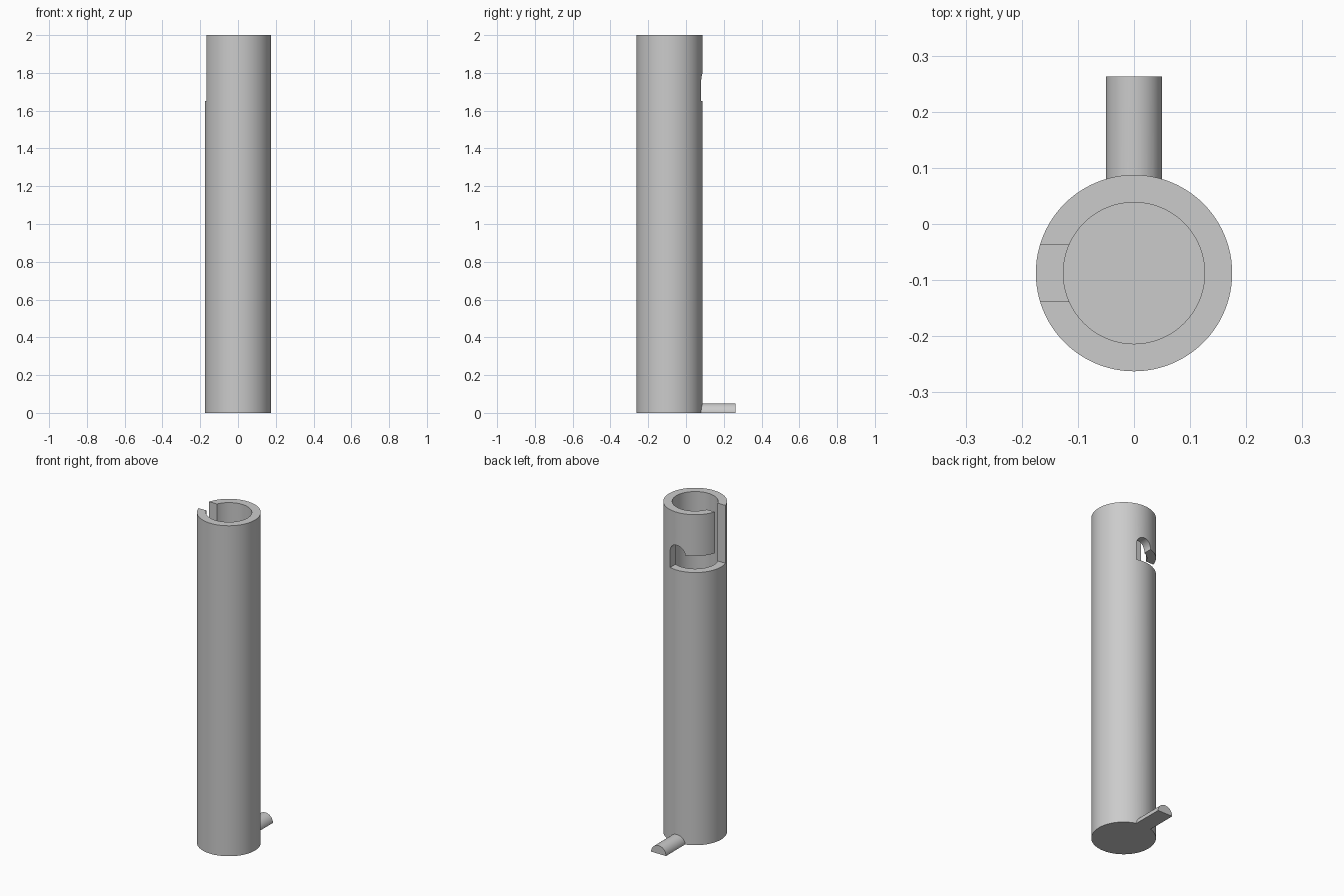
import bpy, bmesh, math
from mathutils import Vector

if "Cube" in bpy.data.objects:
    bpy.data.objects.remove(bpy.data.objects["Cube"])

YC = -0.0875          # tube axis position in y
R_OUT, R_IN = 0.175, 0.126
SLOT = 0.051          # half width of slots
FLOOR_Z = 0.05        # thickness of the closed bottom

grey = bpy.data.materials.new("plain grey")
grey.diffuse_color = (0.6, 0.6, 0.6, 1)
grey.use_nodes = True
grey.node_tree.nodes["Principled BSDF"].inputs["Base Color"].default_value = grey.diffuse_color


def prism(name, points, direction):
    """Closed solid: a flat outline pushed along a direction."""
    bm = bmesh.new()
    face = bm.faces.new([bm.verts.new(p) for p in points])
    ext = bmesh.ops.extrude_face_region(bm, geom=[face])
    verts = [v for v in ext["geom"] if isinstance(v, bmesh.types.BMVert)]
    bmesh.ops.translate(bm, verts=verts, vec=Vector(direction))
    bmesh.ops.recalc_face_normals(bm, faces=bm.faces)
    mesh = bpy.data.meshes.new(name)
    bm.to_mesh(mesh)
    bm.free()
    obj = bpy.data.objects.new(name, mesh)
    bpy.context.collection.objects.link(obj)
    mesh.materials.append(grey)
    return obj


def disc(name, radius, z0, z1, sides=96):
    pts = [(radius * math.cos(2 * math.pi * i / sides),
            YC + radius * math.sin(2 * math.pi * i / sides), z0) for i in range(sides)]
    return prism(name, pts, (0, 0, z1 - z0))


def box(name, x0, x1, y0, y1, z0, z1):
    return prism(name, [(x0, y0, z0), (x1, y0, z0), (x1, y1, z0), (x0, y1, z0)], (0, 0, z1 - z0))


def arch(radius, y, z, n=24):
    """Half circle in the xz plane, running from +x to -x."""
    return [(radius * math.cos(math.pi * i / n), y, z + radius * math.sin(math.pi * i / n))
            for i in range(n + 1)]


def combine(target, other, operation):
    mod = target.modifiers.new(operation, "BOOLEAN")
    mod.operation, mod.solver, mod.object = operation, "EXACT", other
    bpy.context.view_layer.objects.active = target
    bpy.ops.object.modifier_apply(modifier=mod.name)
    bpy.data.objects.remove(other)


# Tube body with a blind bore
tube = disc("tube", R_OUT, 0, 2)
combine(tube, disc("bore", R_IN, FLOOR_Z, 2.1), "DIFFERENCE")

# Entry slot down the left side
combine(tube, box("entry_slot", -0.3, -0.05, YC - SLOT, YC + SLOT, 1.65, 2.1), "DIFFERENCE")

# Quarter turn slot from the left to the back
combine(tube, box("turn_slot", -0.3, 0, YC, 0.3, 1.65, 1.75), "DIFFERENCE")

# Round-topped locking notch at the back
notch = arch(0.05, YC, 1.75) + [(-0.05, YC, 1.65), (0.05, YC, 1.65)]
combine(tube, prism("lock_notch", notch, (0, 0.4, 0)), "DIFFERENCE")

# Half-round peg at the bottom back
peg = prism("peg", arch(0.05, YC + 0.15, 0), (0, 0.2625 - YC - 0.15, 0))
combine(tube, peg, "UNION")

# Smooth round walls with sharp rims
bpy.ops.object.select_all(action="DESELECT")
tube.select_set(True)
bpy.context.view_layer.objects.active = tube
bpy.ops.object.shade_smooth_by_angle(angle=math.radians(30))
